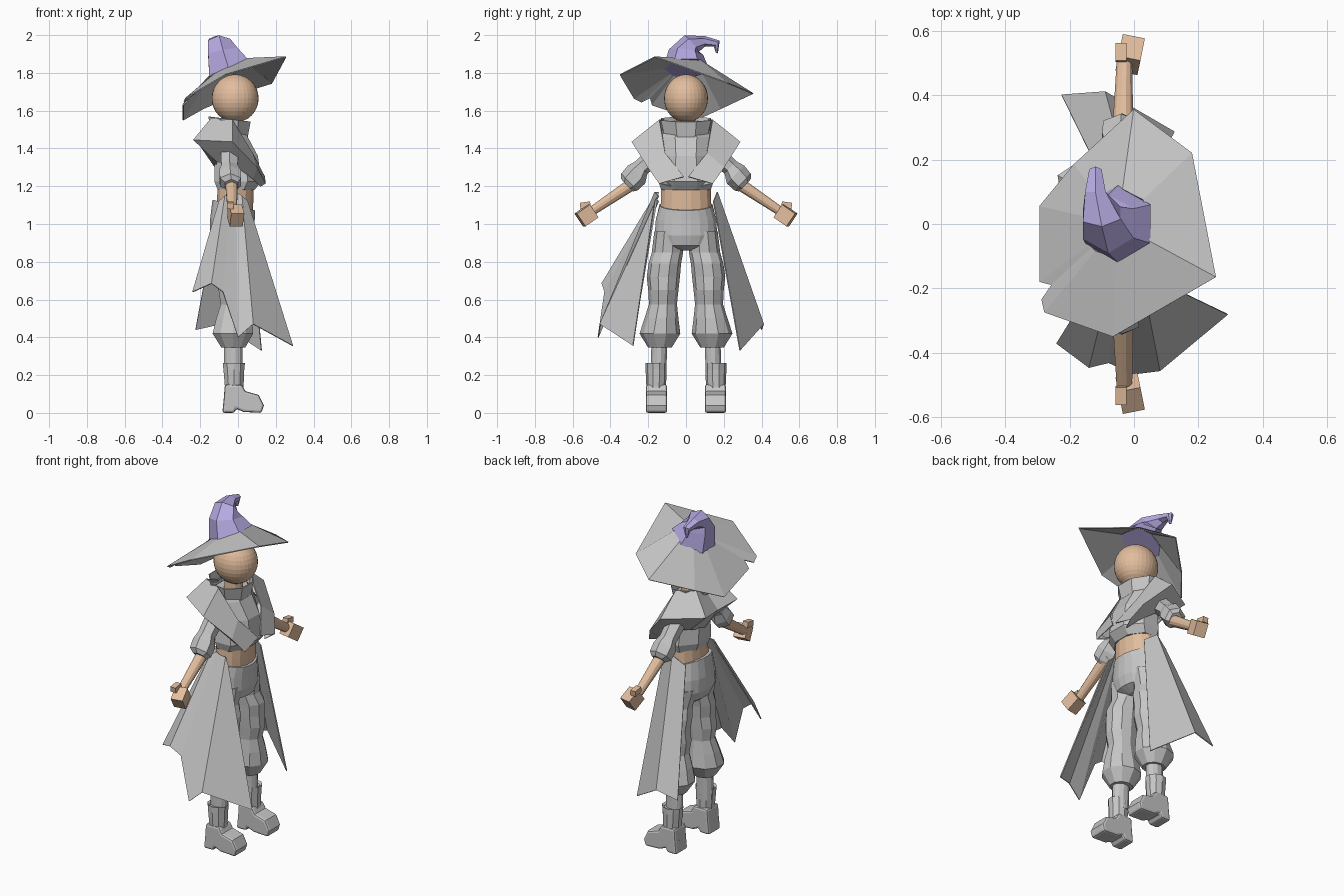
import bpy, bmesh, math
from mathutils import Vector, Matrix

cube = bpy.data.objects.get("Cube")
if cube:
    bpy.data.objects.remove(cube, do_unlink=True)


def material(name, rgb):
    m = bpy.data.materials.new(name)
    m.use_nodes = True
    m.diffuse_color = (*rgb, 1)
    m.node_tree.nodes["Principled BSDF"].inputs["Base Color"].default_value = (*rgb, 1)
    return m


GREY = material("cloth grey", (.56, .56, .56))
SKIN = material("skin", (.76, .51, .34))
PURPLE = material("hat purple", (.47, .4, .76))


def finish(name, bm, mat, side=1):
    """Mirror across y when side is -1, then link the part."""
    bmesh.ops.scale(bm, vec=(1, side, 1), verts=bm.verts)
    bmesh.ops.recalc_face_normals(bm, faces=bm.faces)
    me = bpy.data.meshes.new(name)
    bm.to_mesh(me)
    bm.free()
    me.materials.append(mat)
    ob = bpy.data.objects.new(name, me)
    bpy.context.collection.objects.link(ob)
    return ob


def bridge(bm, rows, closed):
    rows = [[bm.verts.new(p) for p in row] for row in rows]
    n = len(rows[0])
    for a, b in zip(rows, rows[1:]):
        for i in range(n if closed else n - 1):
            j = (i + 1) % n
            bm.faces.new((a[i], a[j], b[j], b[i]))
    return rows


def loft(name, rings, n, mat, side=1):
    """Rings are (centre, radius along x, radius across, axis)."""
    rows = []
    for c, a, b, axis in rings:
        w = Vector(axis).normalized()
        u = Vector((1, 0, 0))
        u = (u - w * w.dot(u)).normalized()
        v = w.cross(u)
        angles = [math.tau * (i + .5) / n for i in range(n)]
        rows.append([Vector(c) + u * a * math.cos(t) + v * b * math.sin(t) for t in angles])
    bm = bmesh.new()
    rows = bridge(bm, rows, True)
    bm.faces.new(rows[0])
    bm.faces.new(rows[-1])
    return finish(name, bm, mat, side)


def column(name, rings, n, mat, side=1, lean=0):
    """Upright loft from (x, y, z, rx, ry); the last ring may lean forward."""
    axes = [(0, 0, 1)] * (len(rings) - 1) + [(lean, 0, 1)]
    return loft(name, [((x, y, z), a, b, axis) for (x, y, z, a, b), axis in zip(rings, axes)],
                n, mat, side)


def sheet(name, rows, mat, side=1, closed=False, thick=.006):
    bm = bmesh.new()
    bridge(bm, rows, closed)
    ob = finish(name, bm, mat, side)
    mod = ob.modifiers.new("thickness", "SOLIDIFY")
    mod.thickness, mod.offset = thick, 0
    return ob


def box(name, centre, size, tilt, yaw, mat, side):
    bm = bmesh.new()
    bmesh.ops.create_cube(bm, size=1)
    turn = Matrix.Rotation(yaw, 4, 'Z') @ Matrix.Rotation(tilt, 4, 'X')
    bm.transform(Matrix.Translation(centre) @ turn @ Matrix.Diagonal((*size, 1)))
    return finish(name, bm, mat, side)


# Head and neck
bm = bmesh.new()
bmesh.ops.create_uvsphere(bm, u_segments=32, v_segments=16, radius=1)
bm.transform(Matrix.Translation((-.015, 0, 1.665)) @ Matrix.Diagonal((.124, .116, .127, 1)))
finish("head", bm, SKIN)
column("neck", [(-.035, 0, 1.42, .055, .055), (-.025, 0, 1.58, .05, .05)], 12, SKIN)

# Hat: wide ragged brim and a crooked crown
outer = [(.255, -.165, 1.885), (.18, .22, 1.745), (0, .355, 1.69), (-.185, .185, 1.61),
         (-.292, .055, 1.55), (-.292, -.18, 1.63), (-.255, -.19, 1.668),
         (-.286, -.235, 1.645), (-.277, -.275, 1.665), (-.065, -.35, 1.79)]
inner = []
for x, y, z in outer:
    d = Vector((x + .05, y)).normalized() * .108
    inner.append((d.x - .05, d.y, 1.83 + .48 * d.x))
sheet("hat_brim", [inner, outer], GREY, closed=True)
loft("hat_crown", [((-.05, 0, 1.825), .13, .12, (-.43, 0, .9)),
                   ((-.08, 0, 1.91), .092, .092, (-.2, .15, 1)),
                   ((-.10, .03, 1.955), .068, .058, (-.1, .8, .7)),
                   ((-.12, .10, 1.967), .037, .028, (0, 1, 0)),
                   ((-.12, .163, 1.955), .022, .022, (0, .7, -.7)),
                   ((-.12, .163, 1.905), .006, .006, (0, -.3, -1))], 6, PURPLE)

# Torso: bare waist, short jacket, standing collar
column("waist", [(-.02, 0, 1.04, .1, .138), (-.015, 0, 1.12, .098, .136),
                 (-.01, 0, 1.26, .098, .13)], 16, SKIN)
column("jacket", [(-.01, 0, 1.18, .105, .142), (0, 0, 1.225, .135, .158),
                  (-.01, 0, 1.36, .125, .14), (-.045, 0, 1.46, .105, .15),
                  (-.045, 0, 1.5, .09, .11)], 8, GREY)
sheet("collar", [[(-.045 + r * math.cos(t), r * 1.2 * math.sin(t), z - .12 * r * math.cos(t))
                  for t in [math.tau * (i + .5) / 8 for i in range(8)]]
                 for r, z in ((.095, 1.44), (.118, 1.555))], GREY, closed=True)

# Hips, with a waistline dipping at the front
column("hips", [(-.035, 0, .86, .06, .07), (-.025, 0, .885, .1, .14),
                (-.03, 0, .94, .12, .168), (-.03, 0, 1.02, .12, .162),
                (-.022, 0, 1.1, .118, .142)], 20, GREY, lean=.25)

for s, label in ((1, "left"), (-1, "right")):
    # Broad shawl lapel running from the back over the shoulder to the chest
    sheet(label + "_lapel", [
        [(-.13, 0, 1.52), (-.14, .10, 1.56), (-.03, .14, 1.55), (.075, .11, 1.375), (.14, .012, 1.25)],
        [(-.21, 0, 1.43), (-.235, .15, 1.445), (-.03, .285, 1.435), (.10, .2, 1.3), (.145, .14, 1.215)],
        [(-.12, 0, 1.3), (-.11, .12, 1.33), (-.03, .15, 1.32), (.08, .13, 1.24), (.12, .08, 1.2)]],
        GREY, s)

    # Arm: puffed sleeve, forearm, fist and thumb
    arm = (0, .72, -.69)
    loft(label + "_sleeve", [((-.045, .1, 1.42), .055, .06, arm),
                             ((-.045, .235, 1.3), .05, .045, arm),
                             ((-.042, .262, 1.262), .066, .066, arm),
                             ((-.04, .3, 1.222), .064, .062, arm),
                             ((-.035, .312, 1.205), .04, .045, arm)], 6, GREY, s)
    fore = (0, .83, -.56)
    loft(label + "_forearm", [((-.035, .26, 1.228), .035, .035, fore),
                              ((-.03, .5, 1.067), .025, .025, fore)], 12, SKIN, s)
    box(label + "_fist", (-.012, .527, 1.045), (.07, .085, .082), -.6, -.2, SKIN, s)
    box(label + "_thumb", (-.04, .533, 1.1), (.034, .055, .032), -.15, 0, SKIN, s)

    # Baggy trouser leg in rippled bands, gathered below the knee
    column(label + "_trouser_leg", [
        (-.028, .09, .96, .1, .078), (-.02, .098, .85, .08, .083),
        (-.012, .112, .79, .096, .086), (-.01, .12, .72, .09, .088),
        (-.012, .12, .65, .096, .08), (-.015, .122, .575, .08, .074),
        (-.02, .13, .5, .1, .09), (-.027, .138, .42, .113, .108),
        (-.025, .138, .345, .066, .062)], 10, GREY, s)
    column(label + "_ankle", [(-.025, .145, .2, .05, .043),
                              (-.025, .142, .36, .05, .043)], 12, GREY, s)

    # Boot: flared shaft and a rounded foot with a heel
    column(label + "_boot_shaft", [(-.02, .155, .06, .06, .054), (-.02, .158, .14, .052, .052),
                                   (-.022, .158, .23, .058, .056), (-.022, .158, .265, .062, .056),
                                   (-.022, .156, .255, .05, .045)], 10, GREY, s)
    side_profile = [(-.083, 0), (-.02, 0), (-.01, .022), (.03, .005), (.125, 0), (.137, .04),
                    (.11, .095), (.04, .115), (.02, .15), (-.07, .15), (-.075, .08)]
    bm = bmesh.new()
    rows = bridge(bm, [[(x, y, z) for x, z in side_profile] for y in (.1, .212)], True)
    for row in rows:
        bm.faces.new(row)
    ob = finish(label + "_boot_foot", bm, GREY, s)
    mod = ob.modifiers.new("rounding", "BEVEL")
    mod.width, mod.segments, mod.angle_limit = .03, 2, 1.0

# Pleated coat tails, one on each side with its own ragged hem
tails = {
    "right_coat_tail": [(-.24, -.37, .64), (-.14, -.445, .685), (-.08, -.43, .64),
                        (0, -.465, .40), (.08, -.455, .47), (.29, -.28, .355)],
    "left_coat_tail": [(-.225, .40, .44), (-.09, .41, .47), (.125, .285, .33)],
}
for name, hem in tails.items():
    s = math.copysign(1, hem[0][1])
    n = len(hem) - 1
    waist = [(-.1 + .15 * i / n, s * (.145 + .02 * (i % 2)), 1.12 + .05 * math.sin(math.pi * i / n))
             for i in range(n + 1)]
    sheet(name, [waist, hem], GREY)
